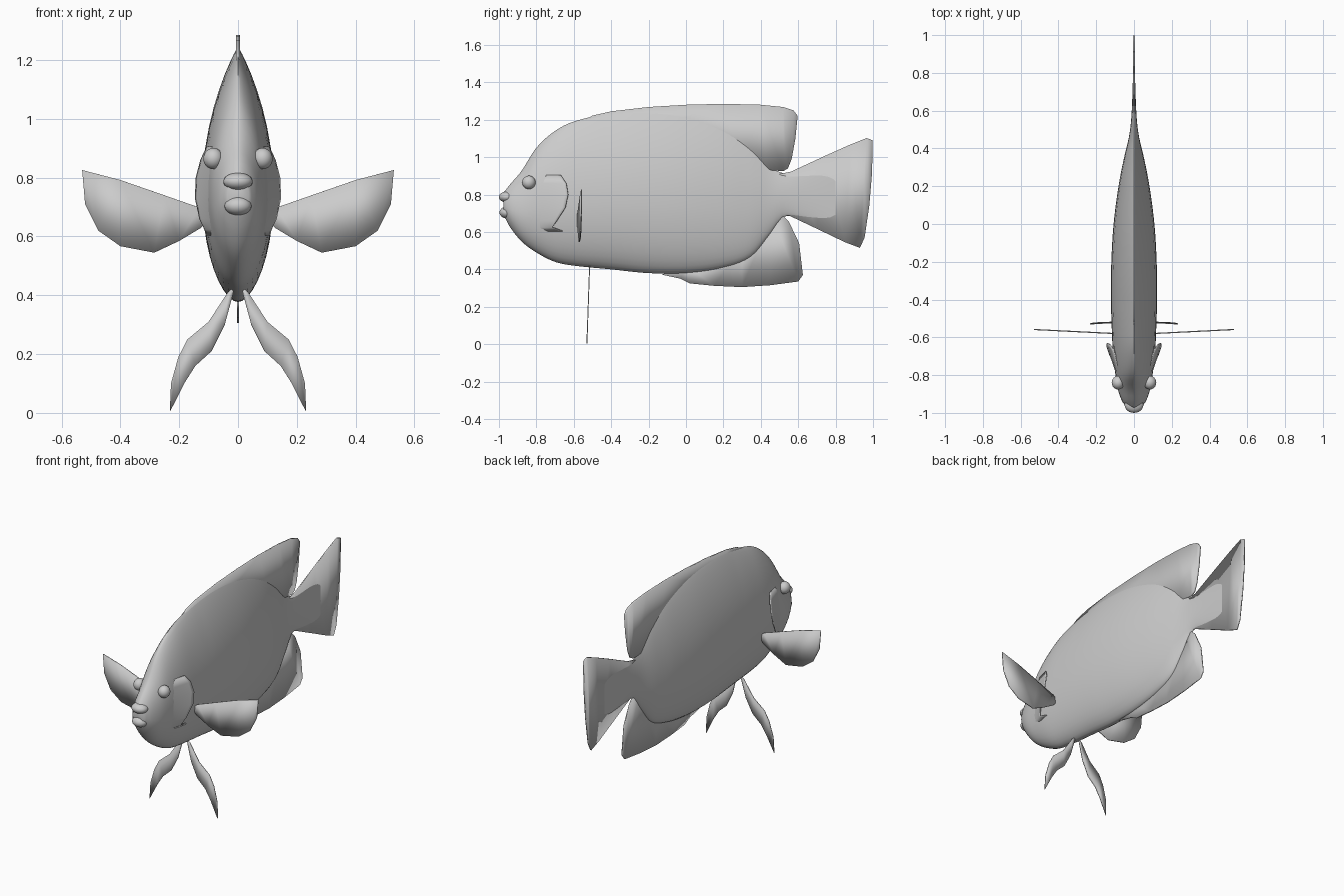
import bpy, bmesh, math
from mathutils import Vector

default_cube = bpy.data.objects.get("Cube")
if default_cube:
    bpy.data.objects.remove(default_cube, do_unlink=True)

# One plain grey for the whole fish
grey = bpy.data.materials.new("plain grey")
grey.use_nodes = True
colour = (0.6, 0.6, 0.6, 1)
grey.diffuse_color = colour
grey.node_tree.nodes["Principled BSDF"].inputs["Base Color"].default_value = colour


def finish(name, bm, thickness=None, mirror=False, angle=40):
    """Turn a bmesh into a shaded object, optionally thickened and mirrored."""
    bmesh.ops.recalc_face_normals(bm, faces=bm.faces)
    mesh = bpy.data.meshes.new(name)
    bm.to_mesh(mesh)
    bm.free()
    obj = bpy.data.objects.new(name, mesh)
    bpy.context.collection.objects.link(obj)
    mesh.materials.append(grey)
    if thickness:
        solid = obj.modifiers.new("thickness", 'SOLIDIFY')
        solid.thickness = thickness
        solid.offset = 0
    if mirror:
        obj.modifiers.new("other side", 'MIRROR').use_mirror_merge = False
    bpy.ops.object.select_all(action='DESELECT')
    obj.select_set(True)
    bpy.context.view_layer.objects.active = obj
    bpy.ops.object.shade_smooth_by_angle(angle=math.radians(angle))
    return obj


def plate(name, outline, place, thickness=0.008, mirror=False):
    """Thin flat fin: a 2D outline laid out in space by the place function."""
    bm = bmesh.new()
    bm.faces.new([bm.verts.new(place(a, b)) for a, b in outline])
    bmesh.ops.triangulate(bm, faces=bm.faces)
    return finish(name, bm, thickness, mirror)


# Body stations: distance along the fish, top, bottom, half width
STATIONS = [
    (-.975, .81, .69, .036), (-.94, .855, .625, .062), (-.88, .925, .55, .084),
    (-.8, 1.05, .49, .098), (-.7, 1.14, .44, .11), (-.6, 1.19, .42, .116),
    (-.4, 1.235, .4, .122), (-.2, 1.245, .38, .12), (0, 1.22, .38, .108),
    (.2, 1.15, .41, .082), (.35, 1.05, .47, .053), (.45, .95, .59, .029),
    (.52, .915, .68, .018), (.62, .925, .675, .011), (.8, .98, .63, .005),
]


def station(y):
    """Smoothly interpolated top, bottom and half width at y."""
    last = len(STATIONS) - 1
    i = 0
    while i < last - 1 and y > STATIONS[i + 1][0]:
        i += 1
    a, b = STATIONS[i], STATIONS[i + 1]
    before, after = STATIONS[max(i - 1, 0)], STATIONS[min(i + 2, last)]
    span = b[0] - a[0]
    t = (y - a[0]) / span
    values = []
    for k in range(1, len(a)):
        m0 = (b[k] - before[k]) / (b[0] - before[0]) * span
        m1 = (after[k] - a[k]) / (after[0] - a[0]) * span
        values.append((2*t**3 - 3*t**2 + 1) * a[k] + (t**3 - 2*t**2 + t) * m0
                      + (3*t**2 - 2*t**3) * b[k] + (t**3 - t**2) * m1)
    return values


def half_width(y, z):
    """Body half width: rounded belly, back narrowing to a ridge."""
    top, bottom, width = station(y)
    middle = bottom + 0.42 * (top - bottom)
    reach = top - middle if z > middle else middle - bottom
    t = min(1, abs(z - middle) / reach)
    ridge = 1.2 + 0.65 * min(1, max(0, (y + 0.92) / 0.5))
    power = ridge if z > middle else 1.1
    return width * (1 - t * t) ** (power / 2)


# Body: loft of closed cross-sections
bm = bmesh.new()
rings, sides, steps = [], 40, 70
for s in range(steps + 1):
    first, end = STATIONS[0][0], STATIONS[-1][0]
    y = first + (end - first) * (s / steps) ** 1.15
    top, bottom, width = station(y)
    middle = bottom + 0.42 * (top - bottom)
    ring = []
    for k in range(sides):
        angle = math.tau * k / sides
        rise = math.sin(angle)
        z = middle + rise * (top - middle if rise > 0 else middle - bottom)
        side = math.cos(angle)
        x = 0 if abs(side) < 1e-6 else math.copysign(half_width(y, z), side)
        ring.append(bm.verts.new((x, y, z)))
    rings.append(ring)
for a, b in zip(rings, rings[1:]):
    for k in range(sides):
        n = (k + 1) % sides
        bm.faces.new((a[k], a[n], b[n], b[k]))
bm.faces.new(rings[0])
bm.faces.new(rings[-1])
finish("body", bm, angle=60)


def ball(name, centre, radii, mirror=False):
    bm = bmesh.new()
    bmesh.ops.create_uvsphere(bm, u_segments=24, v_segments=14, radius=1)
    bmesh.ops.scale(bm, vec=radii, verts=bm.verts)
    bmesh.ops.translate(bm, vec=centre, verts=bm.verts)
    return finish(name, bm, mirror=mirror, angle=60)


# Eyes and lips
ball("eyes", (.084, -.84, .865), (.034, .036, .036), mirror=True)
ball("upper_lip", (0, -.957, .787), (.05, .043, .03))
ball("lower_lip", (0, -.957, .704), (.046, .04, .032))

# Gill covers: flaps leaving the head and flaring at the rear edge
GILL_EDGE = [(-.67, .905, .006), (-.64, .86, .018), (-.63, .8, .028), (-.645, .73, .03),
             (-.69, .66, .022), (-.715, .625, .012), (-.66, .605, .006)]
bm = bmesh.new()
rows, columns = [], 10
for rear, z, flare in GILL_EDGE:
    row = []
    for c in range(columns + 1):
        s = c / columns
        y = -.82 + (rear + .82) * s
        x = half_width(y, z) - .008 + (flare + .008) * s ** 1.5
        row.append(bm.verts.new((x, y, z)))
    rows.append(row)
for a, b in zip(rows, rows[1:]):
    for c in range(columns):
        bm.faces.new((a[c], a[c + 1], b[c + 1], b[c]))
finish("gill_covers", bm, thickness=.006, mirror=True, angle=60)


# Fins on the centre line
def upright(y, z):
    return Vector((0, y, z))


plate("dorsal_fin", [
    (-.6, 1.17), (-.5, 1.222), (-.4, 1.245), (-.2, 1.268), (0, 1.28), (.2, 1.285),
    (.4, 1.28), (.52, 1.268), (.575, 1.25), (.597, 1.22), (.585, 1.1), (.565, .99),
    (.545, .94), (.52, .925), (.43, .932), (.3, .95), (-.3, 1.1)], upright, .012)
plate("tail_fin", [
    (.5, .91), (.56, .922), (.75, 1.01), (.88, 1.068), (.965, 1.102), (.998, 1.09),
    (.995, .92), (.98, .74), (.955, .57), (.93, .515), (.85, .545), (.7, .617),
    (.55, .688), (.48, .69)], upright)
plate("anal_fin", [
    (.46, .69), (.52, .685), (.55, .655), (.605, .54), (.625, .37), (.6, .335),
    (.45, .315), (.3, .305), (.15, .312), (.02, .325), (-.03, .35), (-.13, .372),
    (0, .42), (.3, .52)], upright)

# Paired side fins
plate("pectoral_fins", [
    (.09, .67), (.13, .698), (.25, .74), (.4, .792), (.53, .826), (.52, .71), (.475, .62),
    (.4, .567), (.285, .545), (.2, .585), (.125, .63)],
    lambda x, z: Vector((x, -.585 + .05 * x, z)), .006, mirror=True)
plate("pelvic_fins", [
    (.012, .43), (.035, .41), (.1, .31), (.172, .25), (.203, .19), (.228, .1), (.232, .003),
    (.18, .105), (.145, .16), (.09, .21), (.045, .3), (.018, .4)],
    lambda x, z: Vector((x, -.53 + .035 * z, z)), .005, mirror=True)
